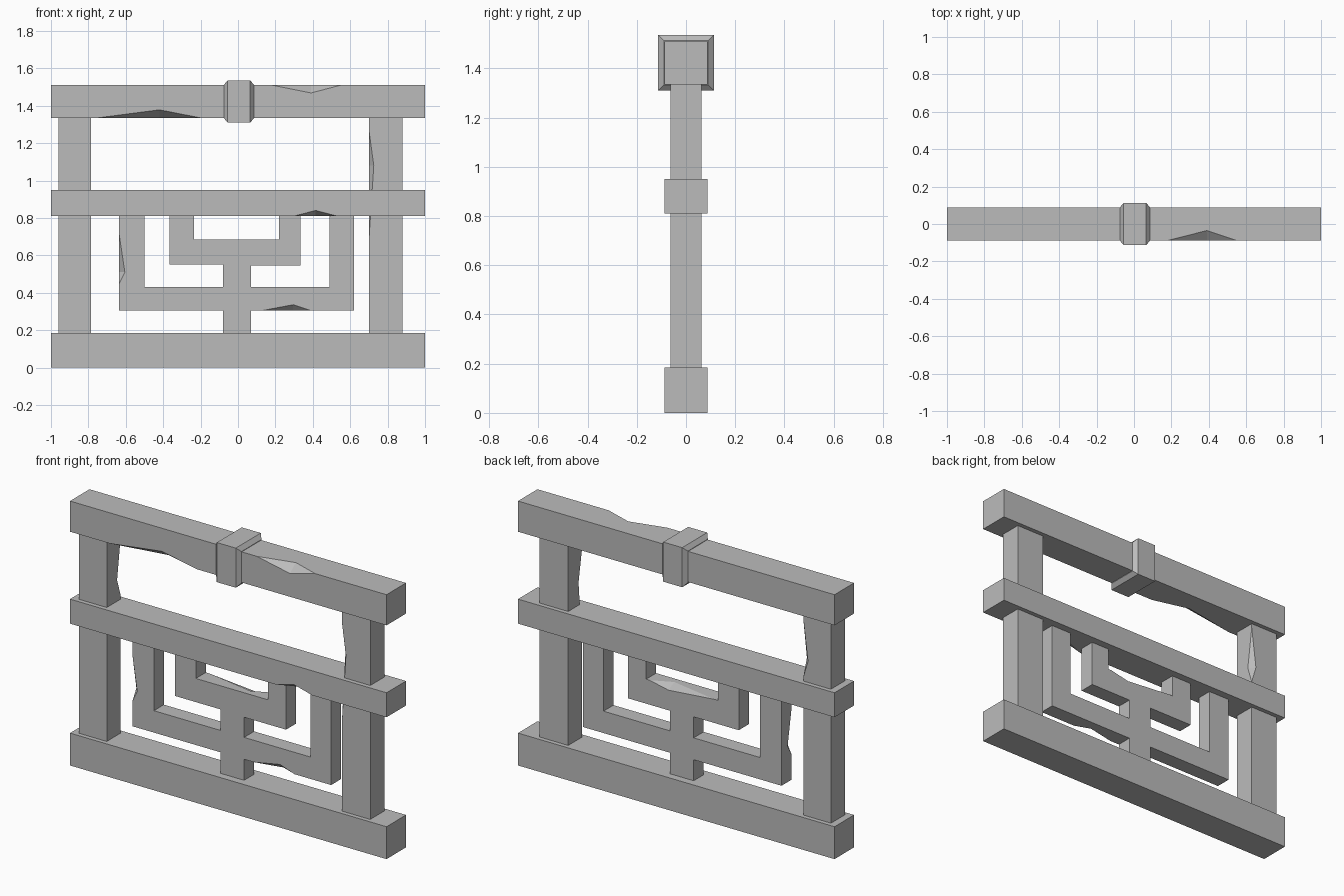
import bpy, bmesh
from mathutils import Vector

cube = bpy.data.objects.get("Cube")
if cube:
    bpy.data.objects.remove(cube, do_unlink=True)

grey = bpy.data.materials.new("plain_grey")
grey.use_nodes = True
colour = (0.5, 0.5, 0.5, 1)
grey.diffuse_color = colour
grey.node_tree.nodes["Principled BSDF"].inputs["Base Color"].default_value = colour


def finish(name, bm):
    bmesh.ops.recalc_face_normals(bm, faces=bm.faces[:])
    mesh = bpy.data.meshes.new(name)
    bm.to_mesh(mesh)
    bm.free()
    mesh.materials.append(grey)
    obj = bpy.data.objects.new(name, mesh)
    bpy.context.collection.objects.link(obj)
    return obj


def distance_to_edge(point, edge):
    start, end = (v.co for v in edge.verts)
    t = (point - start).dot(end - start) / (end - start).length_squared
    return (point - start.lerp(end, min(max(t, 0), 1))).length


def chip(bm, y, a, b, peak, depth):
    """Break a notch out of the edge a-b; peak is on the face at y, depth is how far it reaches in y."""
    a, b, p = (Vector((x, y, z)) for x, z in (a, b, peak))
    along = (b - a).normalized()
    q = a + along * (p - a).dot(along)
    q.y = depth
    edge = min(bm.edges, key=lambda e: distance_to_edge(a, e) + distance_to_edge(b, e))
    ends = list(edge.verts)
    if (ends[1].co - ends[0].co).dot(along) < 0:
        ends.reverse()
    va, vb, vp, vq = (bm.verts.new(c) for c in (a, b, p, q))
    old = list(edge.link_faces)
    for face in old:
        loop = list(face.verts)
        flat = all(abs(v.co.y - y) < 0.0001 for v in loop)
        notch = [va, vp if flat else vq, vb]
        i = loop.index(ends[0])
        if loop[(i + 1) % len(loop)] == ends[1]:
            loop[i + 1:i + 1] = notch
        else:
            loop[i:i] = notch[::-1]
        bm.faces.new(loop)
    bmesh.ops.delete(bm, geom=old, context="FACES_ONLY")
    bm.edges.remove(edge)
    bm.faces.new((va, vp, vq))
    bm.faces.new((vp, vb, vq))


def slab(name, outline, half, chips=()):
    """Extrude an x-z outline through y and break its edges."""
    bm = bmesh.new()
    front = [bm.verts.new((x, -half, z)) for x, z in outline]
    back = [bm.verts.new((x, half, z)) for x, z in outline]
    bm.faces.new(front)
    bm.faces.new(back[::-1])
    for i in range(len(front)):
        bm.faces.new((front[i - 1], front[i], back[i], back[i - 1]))
    for side, *shape in chips:
        chip(bm, side * half, *shape)
    return finish(name, bm)


def box(x0, x1, z0, z1):
    return [(x0, z0), (x1, z0), (x1, z1), (x0, z1)]


# Three horizontal rails
RAIL, POST, BARS = 0.088, 0.063, 0.045
slab("bottom_rail", box(-1, 1, 0, 0.185), RAIL)
slab("middle_rail", box(-1, 1, 0.81, 0.95), RAIL,
     [(-1, (0.3, 0.81), (0.53, 0.81), (0.415, 0.84), -0.04)])
slab("top_rail", box(-1, 1, 1.335, 1.51), RAIL,
     [(-1, (-0.75, 1.335), (-0.2, 1.335), (-0.42, 1.378), -0.03),
      (-1, (0.18, 1.51), (0.55, 1.51), (0.39, 1.468), -0.035)])

# Two upright posts
slab("right_post", box(-0.96, -0.785, 0.185, 1.335), POST,
     [(1, (-0.785, 0.97), (-0.785, 1.31), (-0.815, 1.07), 0.03)])
slab("left_post", box(0.7, 0.88, 0.185, 1.335), POST,
     [(-1, (0.7, 0.68), (0.7, 1.27), (0.726, 1.08), -0.03)])

# Nested U-shaped lattice on a short stem
lattice = [
    (-0.08, 0.185), (0.07, 0.185), (0.07, 0.305), (0.62, 0.305), (0.62, 0.81), (0.49, 0.81),
    (0.49, 0.43), (0.07, 0.43), (0.07, 0.545), (0.335, 0.545), (0.335, 0.81), (0.22, 0.81),
    (0.22, 0.685), (-0.235, 0.685), (-0.235, 0.81), (-0.365, 0.81), (-0.365, 0.55),
    (-0.08, 0.55), (-0.08, 0.43), (-0.5, 0.43), (-0.5, 0.81), (-0.635, 0.81),
    (-0.635, 0.305), (-0.08, 0.305)]
slab("lattice", lattice, BARS,
     [(-1, (0.13, 0.305), (0.39, 0.305), (0.295, 0.336), -0.01),
      (-1, (-0.635, 0.45), (-0.635, 0.71), (-0.605, 0.51), -0.01),
      (1, (-0.21, 0.685), (0.2, 0.685), (0.08, 0.66), -0.01)])

# Collar around the top rail, tapered at both ends
bm = bmesh.new()
rings = []
for x, grow in ((-0.075, 0), (-0.055, 0.023), (0.065, 0.023), (0.085, 0)):
    half = 0.09 + grow
    rings.append([bm.verts.new((x, y * half, 1.4225 + z * half))
                  for y, z in ((-1, -1), (1, -1), (1, 1), (-1, 1))])
for first, second in zip(rings, rings[1:]):
    for i in range(4):
        bm.faces.new((first[i - 1], first[i], second[i], second[i - 1]))
bm.faces.new(rings[0])
bm.faces.new(rings[-1])
finish("collar", bm)
